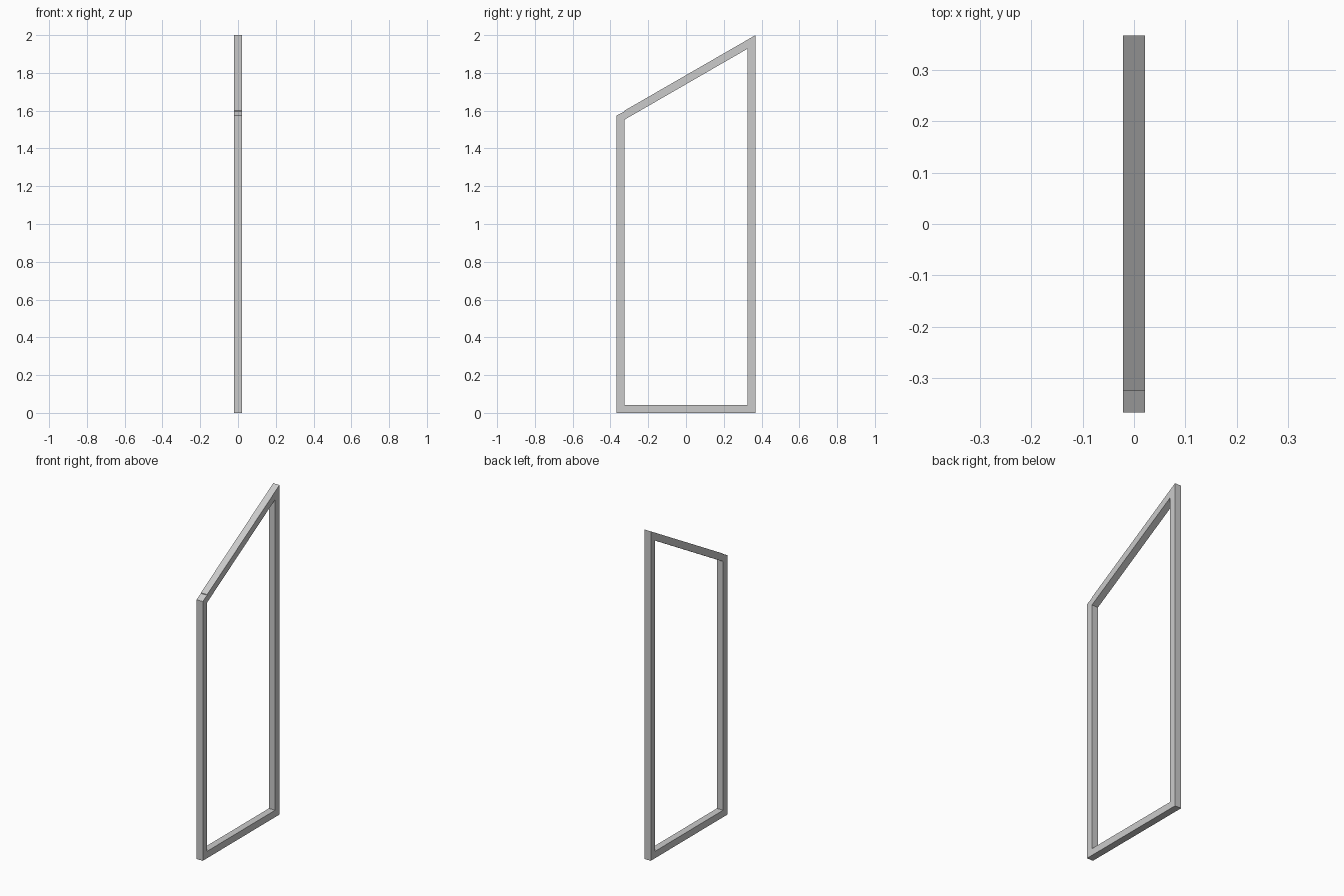
import bpy, bmesh

if "Cube" in bpy.data.objects:
    bpy.data.objects.remove(bpy.data.objects["Cube"])

W = 0.021           # half depth of the square bar in x
OUT = 0.368         # outer half width of the frame
INN = 0.326         # inner half width of the frame


def bar(name, profile):
    """Extrude a (y, z) outline across x."""
    bm = bmesh.new()
    face = bm.faces.new([bm.verts.new((-W, y, z)) for y, z in profile])
    ext = bmesh.ops.extrude_face_region(bm, geom=[face])
    verts = [v for v in ext["geom"] if isinstance(v, bmesh.types.BMVert)]
    bmesh.ops.translate(bm, verts=verts, vec=(2 * W, 0, 0))
    bmesh.ops.recalc_face_normals(bm, faces=bm.faces)
    mesh = bpy.data.meshes.new(name)
    bm.to_mesh(mesh)
    bm.free()
    obj = bpy.data.objects.new(name, mesh)
    bpy.context.collection.objects.link(obj)
    return obj


# Uprights with sloped tops
bar("front_post", [(-OUT, 0), (-INN, 0), (-INN, 1.596), (-OUT, 1.574)])
bar("back_post", [(INN, 0), (OUT, 0), (OUT, 1.952), (INN, 1.928)])

# Bottom rail between the uprights
bar("bottom_rail", [(-INN, 0), (INN, 0), (INN, 0.042), (-INN, 0.042)])

# Sloping top rail, cut vertically at both ends
bar("top_rail", [(-INN, 1.552), (OUT, 1.952), (OUT, 2.0), (-INN, 1.60)])
